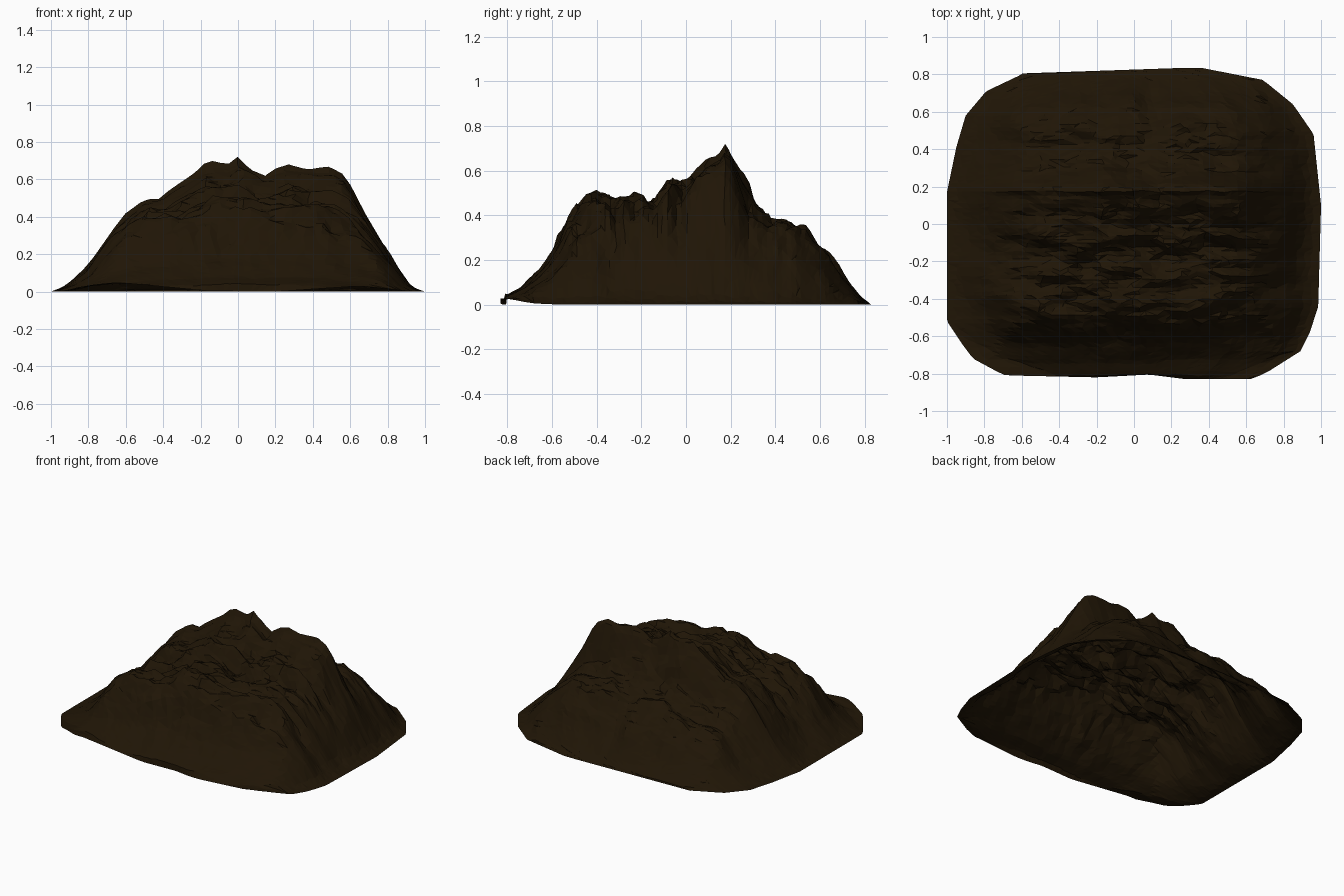
import bpy, bmesh, math
from mathutils import Vector, noise

if "Cube" in bpy.data.objects:
    bpy.data.objects.remove(bpy.data.objects["Cube"])


def curve(points):
    """Piecewise linear profile through (position, value) points."""
    def f(t):
        if t <= points[0][0]:
            return points[0][1]
        for (a, va), (b, vb) in zip(points, points[1:]):
            if t <= b:
                return va + (vb - va) * (t - a) / (b - a)
        return points[-1][1]
    return f


# skyline seen from the front
front_line = curve([(-1, 0), (-.95, .015), (-.9, .05), (-.8, .145), (-.62, .4), (-.49, .5),
                    (-.42, .5), (-.35, .56), (-.25, .62), (-.15, .71), (-.05, .68), (.01, .74),
                    (.05, .68), (.13, .62), (.25, .685), (.35, .66), (.5, .675), (.58, .63),
                    (.68, .43), (.78, .26), (.9, .06), (.95, .015), (1, 0)])
# skyline seen from the right
side_line = curve([(-.835, .02), (-.8, .045), (-.73, .08), (-.62, .18), (-.55, .29), (-.5, .39),
                   (-.42, .47), (-.38, .5), (-.32, .45), (-.27, .51), (-.2, .46), (-.13, .47),
                   (-.07, .57), (-.02, .54), (.05, .58), (.1, .645), (.15, .67), (.17, .725), (.2, .69),
                   (.25, .57), (.3, .46), (.36, .40), (.45, .365), (.51, .345), (.56, .3),
                   (.62, .25), (.7, .13), (.78, .035), (.835, 0)])
# footprint seen from above
left_edge = curve([(-.83, -.65), (-.79, -.73), (-.72, -.86), (-.64, -.92), (-.52, -1), (.17, -1),
                   (.41, -.95), (.58, -.9), (.71, -.79), (.8, -.6), (.835, -.6)])
right_edge = curve([(-.83, .62), (-.8, .7), (-.68, .89), (-.58, .94), (-.44, .985), (.1, 1),
                    (.48, .96), (.64, .85), (.77, .69), (.835, .36)])
# the front rim lifts slightly off the ground, and wavers in plan
front_rim = curve([(-1, 0), (-.85, .03), (-.65, .05), (-.15, .003), (.2, 0), (.65, .03), (1, 0)])
front_edge = curve([(-.65, -.81), (-.2, -.82), (.08, -.805), (.28, -.83), (.62, -.83)])


def fractal(x, y, z):
    return sum(noise.noise(Vector((x * k, y * k, z + k))) / k for k in (1, 2.1, 4.3))


def rim_lift(x, y):
    t = min(1, max(0, (-y - .52) / .25))
    return front_rim(x) * t


def height(s, x, y):
    inner = max(0, 1 - abs(y / .83) ** 4) * max(0, 1 - s ** 4)
    off_peak = min(1, abs(y - .17) * 5)
    # bend the ridges sideways so they wander instead of running straight
    bend = .085 * fractal(x * 3.5, y * 3, 1.7) * inner * off_peak
    shift = .07 * fractal(x * 3, y * 4, 8.1) * inner * off_peak
    a = front_line(s + shift)
    b = side_line(y + bend)
    z = .3 * min(a, b) + .7 * a * b / .725
    # elongated rocky creases on the upper slopes
    rough = fractal(x * 5, y * 13, 3)
    rocky = min(1, max(0, (z - .15) / .25)) * min(1, abs(y - .17) * 6 + .15)
    z += .055 * rocky * (rough - .05)
    return max(z, 0)


# mountain shell, open underneath
NX, NY = 46, 78
bm = bmesh.new()
grid = []
for j in range(NY + 1):
    v = -.83 + 1.665 * j / NY
    l, r = left_edge(v), right_edge(v)
    row = []
    for i in range(NX + 1):
        s = -1 + 2 * i / NX
        border = i in (0, NX) or j in (0, NY)
        if not border:
            s += .03 * noise.noise(Vector((i * .9, j * .7, 5.5)))
        x = (l + r) / 2 + s * (r - l) / 2
        y = v
        if not border:
            y += .01 * noise.noise(Vector((i * .8, j * .9, 2.5)))
        # squeeze the first and last rows onto the wavering front and back rims
        back = .805 + .033 * min(1, max(0, (x + .6) / .96))
        y = min(max(y, front_edge(x) + .003 * j), back - .003 * (NY - j))
        z = 0 if border else height(s, x, y)
        row.append(bm.verts.new((x, y, max(z, rim_lift(x, y)))))
    grid.append(row)
for j in range(NY):
    for i in range(NX):
        a, b = grid[j][i], grid[j][i + 1]
        c, d = grid[j + 1][i + 1], grid[j + 1][i]
        # split each cell along the flatter diagonal
        if abs(a.co.z - c.co.z) < abs(b.co.z - d.co.z):
            bm.faces.new((a, b, c))
            bm.faces.new((a, c, d))
        else:
            bm.faces.new((a, b, d))
            bm.faces.new((b, c, d))

mesh = bpy.data.meshes.new("mountain")
bm.to_mesh(mesh)
bm.free()
mountain = bpy.data.objects.new("mountain", mesh)
bpy.context.collection.objects.link(mountain)

# dark brown rock
rock = bpy.data.materials.new("dark_rock")
rock.diffuse_color = (.014, .0075, .0018, 1)
rock.use_nodes = True
rock.node_tree.nodes["Principled BSDF"].inputs["Base Color"].default_value = rock.diffuse_color
mesh.materials.append(rock)
